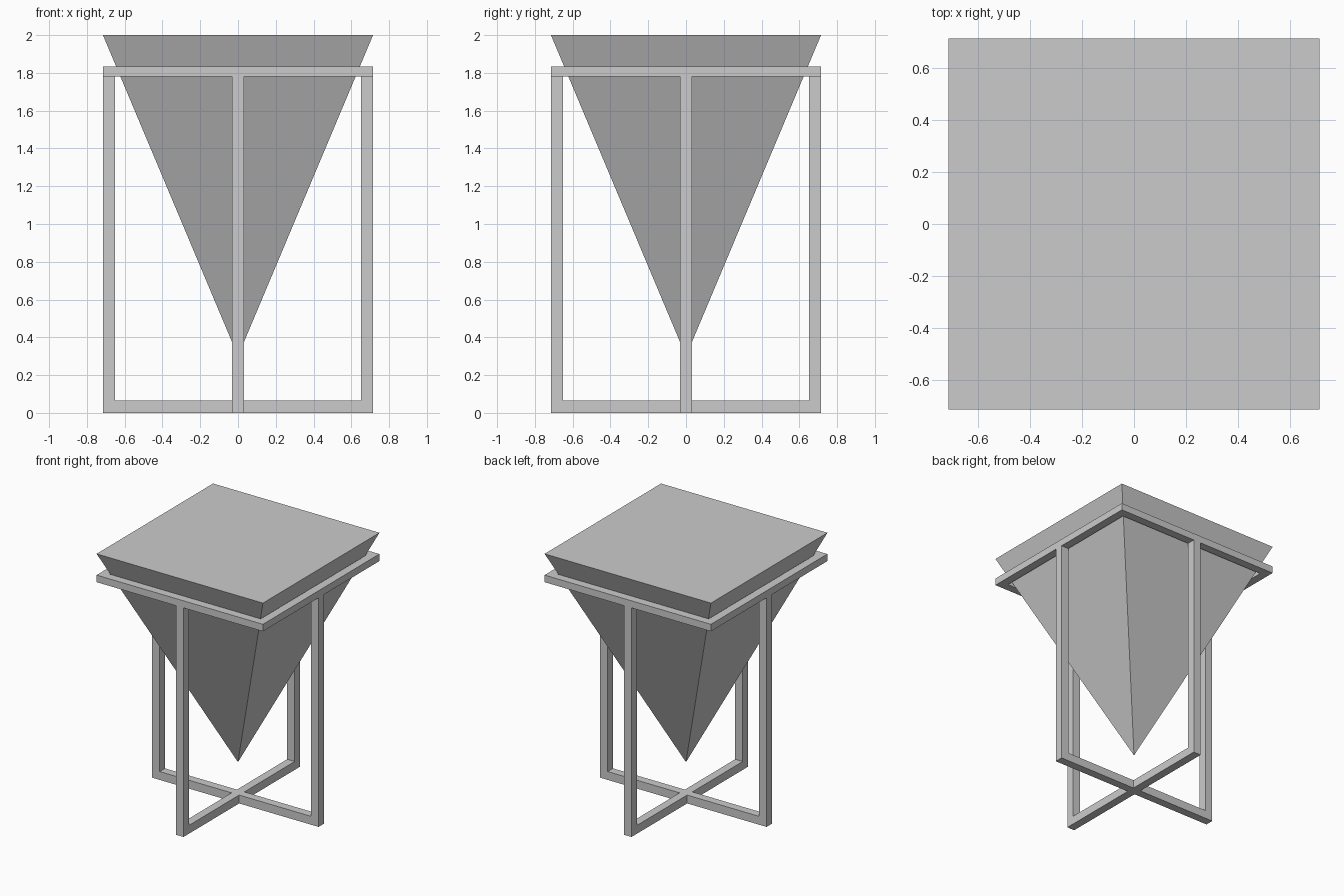
import bpy, bmesh
from mathutils import Matrix, Vector

if "Cube" in bpy.data.objects:
    bpy.data.objects.remove(bpy.data.objects["Cube"])

R = 0.715          # outer half width
T = 0.065          # bar thickness
H = T / 2
RING_Z0, RING_Z1 = 1.78, 1.835
APEX_Z, TOP_Z = 0.30, 2.0


def finish(name, bm):
    bmesh.ops.recalc_face_normals(bm, faces=bm.faces)
    mesh = bpy.data.meshes.new(name)
    bm.to_mesh(mesh)
    bm.free()
    obj = bpy.data.objects.new(name, mesh)
    bpy.context.collection.objects.link(obj)
    return obj


def upright_profile(name, points, angle=0.0):
    """Extrude an x-z outline by the bar thickness along y, then turn it about z."""
    bm = bmesh.new()
    face = bm.faces.new([bm.verts.new((x, -H, z)) for x, z in points])
    new = bmesh.ops.extrude_face_region(bm, geom=[face])["geom"]
    bmesh.ops.translate(bm, verts=[v for v in new if isinstance(v, bmesh.types.BMVert)],
                        vec=Vector((0, T, 0)))
    bm.transform(Matrix.Rotation(angle, 4, 'Z'))
    return finish(name, bm)


# U-shaped frame across x: two side legs and their floor bar
I = R - T
upright_profile("side_leg_frame", [(-R, 0), (R, 0), (R, RING_Z0), (I, RING_Z0),
                                   (I, T), (-I, T), (-I, RING_Z0), (-R, RING_Z0)])

# L-shaped front and back legs butting against the floor bar
ell = [(H, 0), (R, 0), (R, RING_Z0), (I, RING_Z0), (I, T), (H, T)]
for name, sign in (("front_leg", -1), ("back_leg", 1)):
    upright_profile(name, ell, sign * 1.5707963)

# Square ring that holds the pyramid
bm = bmesh.new()
loops = [[bm.verts.new((sx * r, sy * r, z))
          for sx, sy in ((-1, -1), (1, -1), (1, 1), (-1, 1))]
         for r, z in ((R, RING_Z0), (R, RING_Z1), (I, RING_Z1), (I, RING_Z0))]
for k in range(4):
    a, b = loops[k], loops[(k + 1) % 4]
    for i in range(4):
        j = (i + 1) % 4
        bm.faces.new((a[i], a[j], b[j], b[i]))
finish("support_ring", bm)

# Inverted pyramid with a flat top
bm = bmesh.new()
bmesh.ops.create_cone(bm, cap_ends=True, segments=4, radius1=0, radius2=R * 2 ** 0.5,
                      depth=TOP_Z - APEX_Z)
bmesh.ops.remove_doubles(bm, verts=bm.verts, dist=1e-4)
bm.transform(Matrix.Translation((0, 0, (TOP_Z + APEX_Z) / 2)) @ Matrix.Rotation(0.78539816, 4, 'Z'))
# Align to the axes whichever way the primitive starts
corner = max(bm.verts, key=lambda v: v.co.x)
if abs(corner.co.x) > R + 0.01:
    bm.transform(Matrix.Rotation(0.78539816, 4, 'Z'))
finish("inverted_pyramid", bm)
